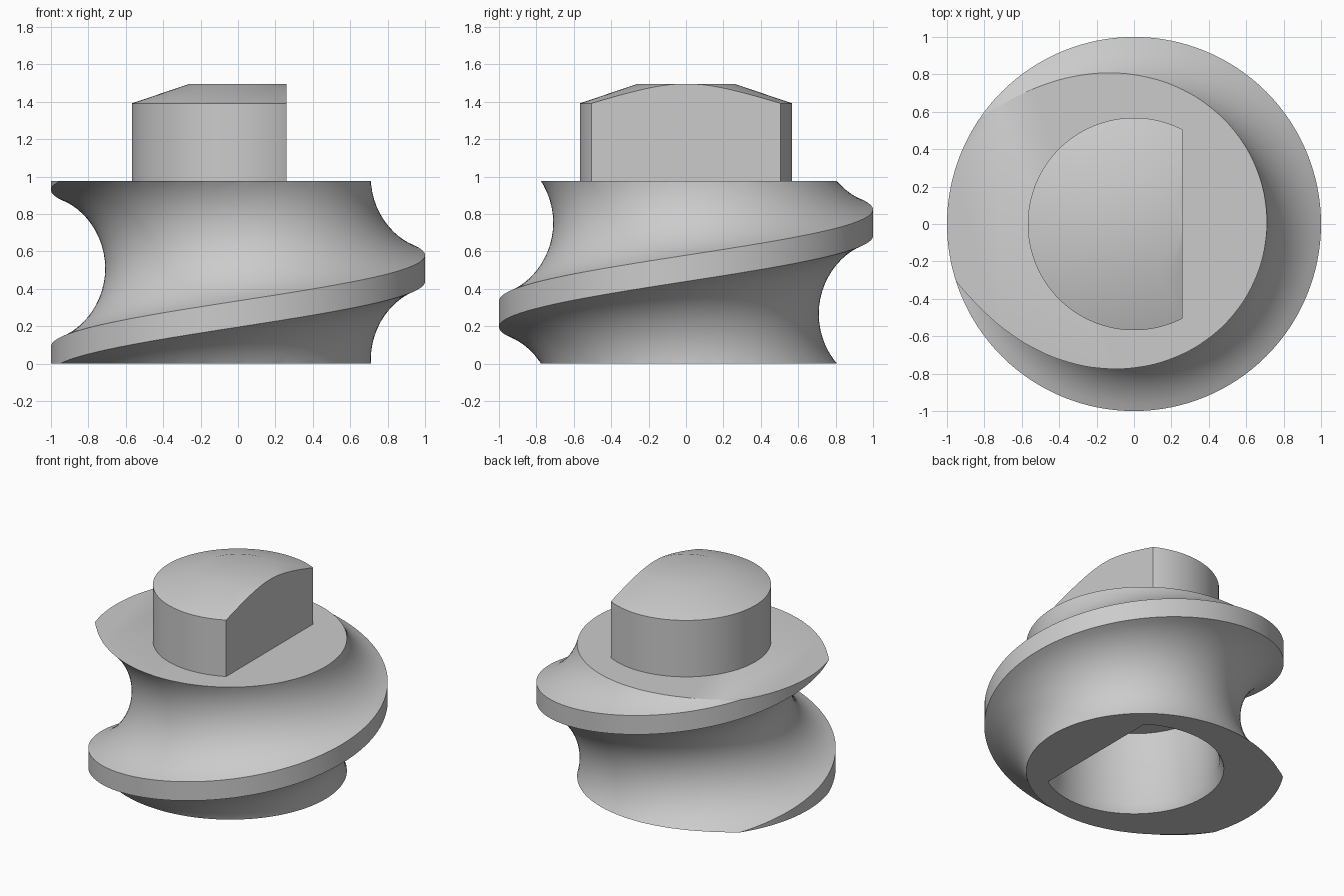
import bpy, bmesh
from math import sin, cos, tau, asin, hypot

if "Cube" in bpy.data.objects:
    bpy.data.objects.remove(bpy.data.objects["Cube"])

HEIGHT = 0.976      # body height, equal to the thread pitch
SEG = 128           # steps per turn

grey = bpy.data.materials.new("grey")
grey.use_nodes = True
grey.diffuse_color = (0.6, 0.6, 0.6, 1)
grey.node_tree.nodes["Principled BSDF"].inputs["Base Color"].default_value = grey.diffuse_color


def make_object(name, bm):
    bmesh.ops.recalc_face_normals(bm, faces=bm.faces)
    mesh = bpy.data.meshes.new(name)
    bm.to_mesh(mesh)
    bm.free()
    mesh.materials.append(grey)
    obj = bpy.data.objects.new(name, mesh)
    bpy.context.collection.objects.link(obj)
    return obj


def activate(obj):
    bpy.ops.object.select_all(action='DESELECT')
    obj.select_set(True)
    bpy.context.view_layer.objects.active = obj


def cut(bm, co, normal):
    """Remove everything beyond a plane and cap the opening."""
    res = bmesh.ops.bisect_plane(bm, geom=bm.verts[:] + bm.edges[:] + bm.faces[:], dist=1e-5,
                                 plane_co=co, plane_no=normal, clear_outer=True)
    bmesh.ops.remove_doubles(bm, verts=bm.verts, dist=1e-5)
    rim = [e for e in bm.edges if e.is_boundary and
           all(abs(sum((v.co[i] - co[i]) * normal[i] for i in range(3))) < 1e-4 for v in e.verts)]
    bmesh.ops.edgeloop_fill(bm, edges=rim)


def turned(profile):
    """Capped solid of revolution from (radius, z) rings."""
    bm = bmesh.new()
    rings = [[bm.verts.new((r * cos(tau * i / SEG), r * sin(tau * i / SEG), z))
              for i in range(SEG)] for r, z in profile]
    for a, b in zip(rings, rings[1:]):
        for i in range(SEG):
            j = (i + 1) % SEG
            bm.faces.new((a[i], a[j], b[j], b[i]))
    bm.faces.new(rings[0])
    bm.faces.new(rings[-1])
    return bm


# Threaded body: flat crest plus circular groove swept along a helix, then trimmed
low, high, depth = 0.44, 0.58, 0.29
half = (HEIGHT - (high - low)) / 2
radius = (half ** 2 + depth ** 2) / (2 * depth)
span = asin(half / radius)
mid = high + half
profile = [(1, low)]
for i in range(25):
    a = span * (i / 12 - 1)
    profile.append((1 - depth + radius * (1 - cos(a)), mid + radius * sin(a)))

bm = bmesh.new()
rows = []
for s in range(-2 * SEG, SEG * 3 // 2 + 1):
    a = tau * s / SEG
    rows.append([bm.verts.new((r * cos(a), r * sin(a), z + HEIGHT * s / SEG)) for r, z in profile])
for a, b in zip(rows, rows[1:]):
    for i in range(len(profile) - 1):
        bm.faces.new((a[i], b[i], b[i + 1], a[i + 1]))
bmesh.ops.remove_doubles(bm, verts=bm.verts, dist=1e-4)
cut(bm, (0, 0, HEIGHT), (0, 0, 1))
cut(bm, (0, 0, 0), (0, 0, -1))
body = make_object("threaded_body", bm)

# D-shaped socket in the underside, with a chamfered mouth
bm = turned([(0.63, -0.06), (0.57, 0.06), (0.57, 0.6)])
cut(bm, (0.33, 0, 0), (1, 0, 0))
socket = make_object("socket_cutter", bm)
socket.hide_render = True
mod = body.modifiers.new("socket", 'BOOLEAN')
mod.operation = 'DIFFERENCE'
mod.solver = 'EXACT'
mod.object = socket
activate(body)
bpy.ops.object.modifier_apply(modifier=mod.name)
bpy.data.objects.remove(socket)

# D-shaped peg with a conical top
bm = turned([(0.568, HEIGHT - 0.02), (0.568, 1.392), (0.26, 1.496)])
cut(bm, (0.258, 0, 0), (1, 0, 0))
peg = make_object("drive_peg", bm)

for obj in (body, peg):
    activate(obj)
    bpy.ops.object.shade_smooth_by_angle()
